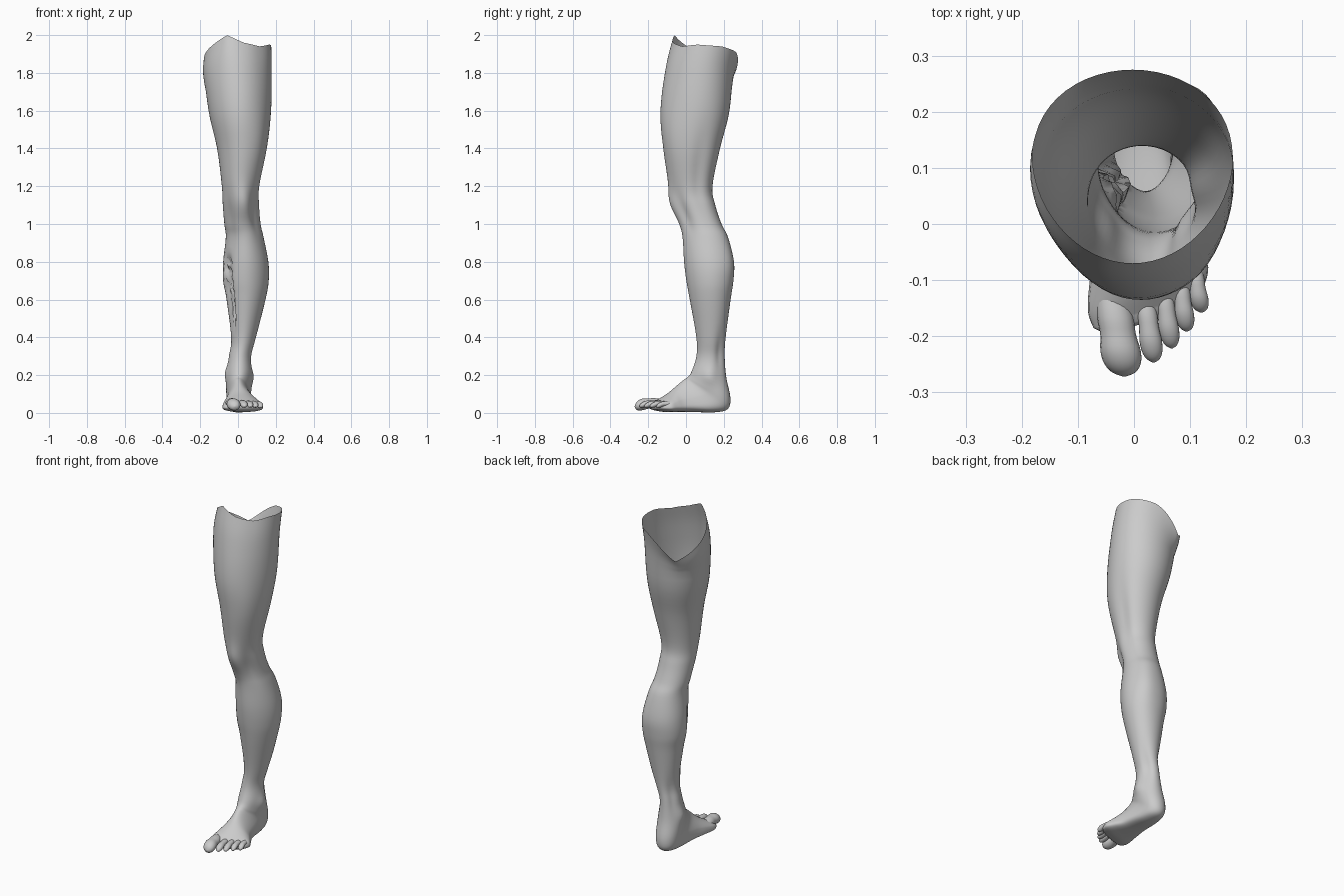
import bpy, bmesh, math, random
from mathutils import Vector

random.seed(4)
SIDES = 56
STEPS = 5

old = bpy.data.objects.get("Cube")
if old:
    bpy.data.objects.remove(old)

skin = bpy.data.materials.new("grey skin")
skin.use_nodes = True
colour = (0.6, 0.6, 0.6, 1)
skin.diffuse_color = colour
skin.node_tree.nodes["Principled BSDF"].inputs["Base Color"].default_value = colour


def spline(rows, steps):
    """Smooth curve through rows of numbers."""
    out = []
    for i in range(len(rows) - 1):
        a, b, c, d = (rows[max(0, min(len(rows) - 1, i + k))] for k in (-1, 0, 1, 2))
        for n in range(steps):
            t = n / steps
            out.append([q + t * (r - p) / 2
                        + t * t * (p - 2.5 * q + 2 * r - s / 2)
                        + t ** 3 * (1.5 * (q - r) + (s - p) / 2)
                        for p, q, r, s in zip(a, b, c, d)])
    out.append(list(rows[-1]))
    return out


def loft(name, rings, cap_start=False, cap_end=True):
    """Skin a list of closed rings into a smooth object."""
    bm = bmesh.new()
    loops = [[bm.verts.new(p) for p in ring] for ring in rings]
    for lower, upper in zip(loops, loops[1:]):
        for j in range(len(lower)):
            k = (j + 1) % len(lower)
            bm.faces.new((lower[j], lower[k], upper[k], upper[j]))
    if cap_start:
        bm.faces.new(loops[0])
    if cap_end:
        bm.faces.new(loops[-1])
    bmesh.ops.recalc_face_normals(bm, faces=bm.faces)
    mesh = bpy.data.meshes.new(name)
    bm.to_mesh(mesh)
    bm.free()
    mesh.materials.append(skin)
    obj = bpy.data.objects.new(name, mesh)
    bpy.context.collection.objects.link(obj)
    bpy.ops.object.select_all(action='DESELECT')
    obj.select_set(True)
    bpy.context.view_layer.objects.active = obj
    bpy.ops.object.shade_smooth_by_angle(angle=math.radians(50))
    return obj


def bell(value, width):
    return math.exp(-(value / width) ** 2)


def turn(angle):
    """Wrap an angle to the range -pi to pi."""
    return (angle + math.pi) % math.tau - math.pi


# Leg sections, top down: height, front y, back y, inner x, outer x
LEG = [
    (2.0, -.07, .275, -.18, .175), (1.85, -.105, .252, -.183, .177),
    (1.6, -.135, .23, -.155, .175), (1.4, -.12, .18, -.11, .155),
    (1.2, -.09, .14, -.085, .115), (1.1, -.072, .155, -.08, .113),
    (1.0, -.035, .188, -.072, .12), (.93, -.018, .222, -.064, .135),
    (.8, -.01, .252, -.078, .16), (.7, .002, .25, -.078, .162),
    (.6, .02, .236, -.06, .145), (.4, .055, .21, -.036, .095),
    (.3, .055, .205, -.048, .07)]

# Foot sections: instep y z, sole y z, inner x, outer x, slant
FOOT = [
    (.03, .22, .213, .19, -.06, .073, 0), (.01, .19, .235, .08, -.062, .07, 0),
    (-.005, .18, .22, .02, -.06, .065, 0), (-.03, .16, .15, .003, -.06, .07, 0),
    (-.06, .135, .03, .005, -.065, .085, .1),
    (-.09, .108, -.05, .005, -.075, .11, .25),
    (-.125, .082, -.11, .005, -.08, .13, .35),
    (-.155, .06, -.15, .012, -.07, .12, .35)]

# Surface forms: angle from front, height, angular width, height width, amount
FORMS = [
    (.15, 1.12, .4, .08, .012), (.9, 1.06, .35, .1, -.014),
    (-.9, 1.06, .35, .1, -.012), (1.9, 1.3, .3, .2, -.012),
    (.8, 1.45, .4, .15, .006), (2.3, .32, .4, .1, -.012),
    (-2.3, .32, .4, .1, -.012), (1.6, .19, .35, .04, .01),
    (-1.6, .21, .35, .04, .01), (2.6, .8, .4, .15, .008)]

# Torn upper edge: angle from front, height
RIM = [(-3.15, 1.87), (-2.6, 1.78), (-1.8, 1.86), (-1.2, 1.92), (-.35, 2.0),
       (.2, 1.96), (.8, 1.94), (1.3, 1.95), (2.1, 1.94), (2.8, 1.91), (3.15, 1.87)]


def rim_height(angle):
    for (a, za), (b, zb) in zip(RIM, RIM[1:]):
        if a <= angle <= b:
            return za + (zb - za) * (angle - a) / (b - a)
    return RIM[0][1]


rows = [(yf, z, yb, z, x0, x1, 0, 0) for z, yf, yb, x0, x1 in LEG]
rows += [row + (min(1, i / 3),) for i, row in enumerate(FOOT)]

rings = []
for yf, zf, yb, zb, x0, x1, slant, flat in spline(rows, STEPS):
    ring = []
    for j in range(SIDES):
        angle = turn(math.tau * j / SIDES)
        c, s = math.cos(angle), math.sin(angle)
        # Feet have a flattened sole and narrower instep
        depth = c if c > 0 else -abs(c) ** (1 - .4 * flat)
        egg = .1 + .12 * flat
        side = (x1 - x0) / 2 * s * (1 - egg * c)
        p = Vector(((x0 + x1) / 2 + side,
                    (yf + yb) / 2 + (yf - yb) / 2 * depth + slant * side,
                    (zf + zb) / 2 + (zf - zb) / 2 * depth))
        swell = 0
        if p.z > .12:
            swell = sum(f[4] * bell(turn(angle - f[0]), f[2]) * bell(p.z - f[1], f[3])
                        for f in FORMS)
        # Ragged recess along the inner shin
        if abs(p.z - .65) < .2 and abs(angle + 1.0) < .26:
            swell -= random.uniform(.002, .026)
        p += Vector((s, -c, 0)) * swell
        if zf > 1.7 and flat == 0:
            p.z = 1.7 + (rim_height(angle) - 1.7) * (zf - 1.7) / .3
        ring.append(p)
    rings.append(ring)
# Round off the front of the foot
last = rings[-1]
centre = sum(last, Vector()) / len(last)
for shrink, push in ((.85, .012), (.5, .02)):
    rings.append([centre + (p - centre) * shrink - Vector((0, push, 0)) for p in last])
loft("leg_and_foot", rings)


def toe(name, base, tip, radius, height):
    """A rounded toe with a slim neck and a bulb at the tip."""
    start, end = Vector((*base, height + .012)), Vector((*tip, height))
    shape = [(0, .8), (.3, .9), (.5, .88), (.7, 1), (.85, .9), (.95, .58), (1, .06)]
    rings = []
    for t, size in spline(shape, 3):
        mid = start.lerp(end, t) + Vector((0, 0, .01 * math.sin(math.pi * t)))
        rings.append([mid + Vector((math.cos(a), 0, .85 * math.sin(a))) * radius * size
                      for a in (math.tau * k / 20 for k in range(20))])
    loft(name, rings, cap_start=True)


toe("big_toe", (-.04, -.12), (-.017, -.272), .036, .034)
toe("second_toe", (.018, -.12), (.035, -.247), .02, .036)
toe("third_toe", (.05, -.1), (.067, -.222), .018, .035)
toe("fourth_toe", (.08, -.085), (.094, -.192), .017, .034)
toe("little_toe", (.106, -.07), (.12, -.158), .0165, .032)
